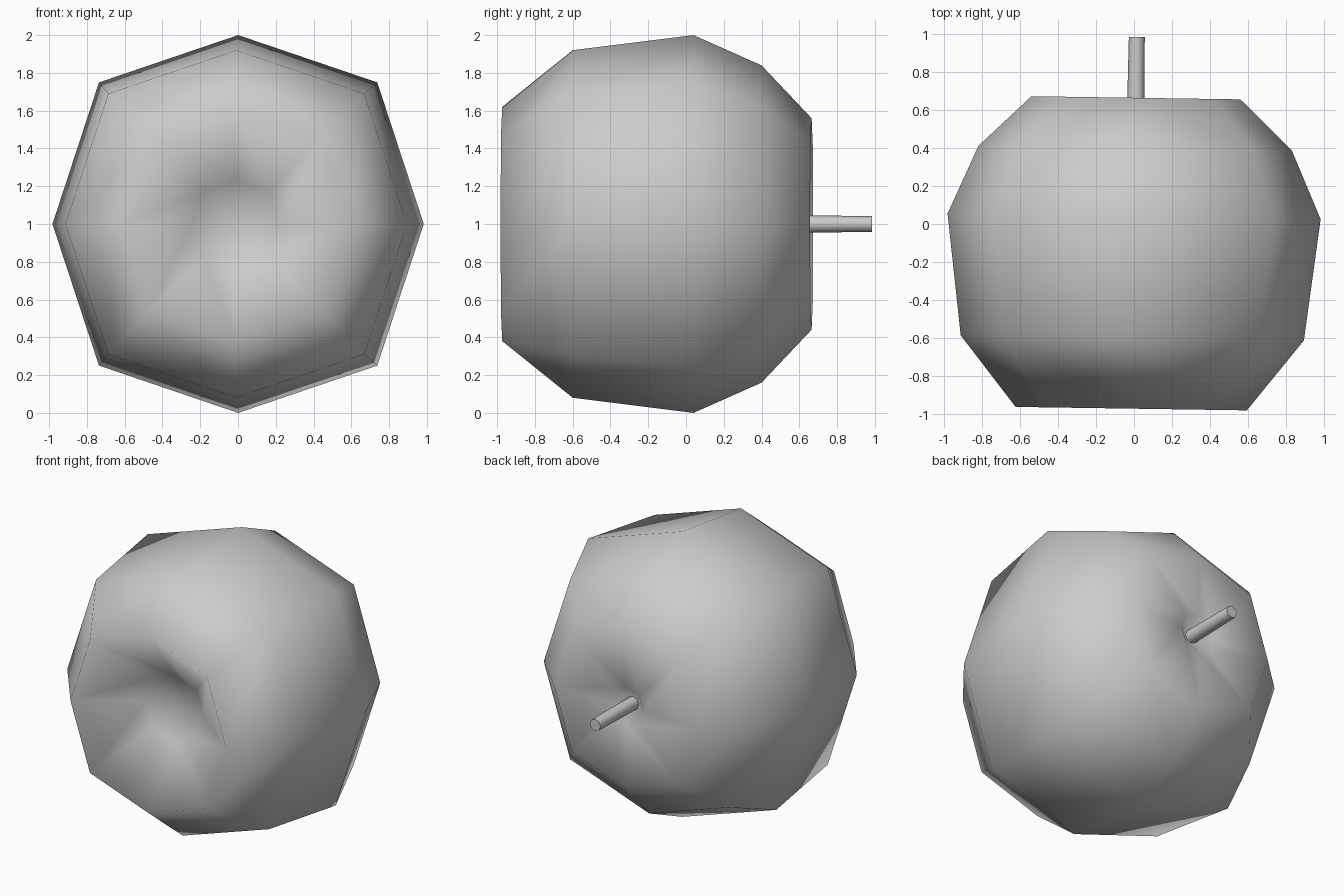
import bpy, bmesh, math
from mathutils import Matrix

old = bpy.data.objects.get("Cube")
if old:
    bpy.data.objects.remove(old, do_unlink=True)

grey = bpy.data.materials.new("plain_grey")
grey.use_nodes = True
colour = (0.6, 0.6, 0.6, 1)
grey.diffuse_color = colour
grey.node_tree.nodes["Principled BSDF"].inputs["Base Color"].default_value = colour

SIDES = 8
TILT = Matrix.Rotation(-0.015, 4, "Z")


def lathe(name, rings, start=None, end=None, squash=1.0, bulge=1.0):
    """Rings of (y, radius) around the y axis, closed by poles or flat caps."""
    bm = bmesh.new()
    loops = []
    for y, r in rings:
        loop = []
        for i in range(SIDES):
            a = math.tau * i / SIDES
            k = r * (bulge if i % 2 else 1)
            loop.append(bm.verts.new((k * squash * math.cos(a), y, k * math.sin(a))))
        loops.append(loop)
    for a, b in zip(loops, loops[1:]):
        for i in range(SIDES):
            j = (i + 1) % SIDES
            bm.faces.new((a[i], a[j], b[j], b[i]))
    for loop, pole in ((loops[0], start), (loops[-1], end)):
        if pole is None:
            bm.faces.new(loop)
        else:
            tip = bm.verts.new((0, pole, 0))
            for i in range(SIDES):
                bm.faces.new((loop[i], loop[(i + 1) % SIDES], tip))
    bmesh.ops.recalc_face_normals(bm, faces=bm.faces)
    bm.transform(Matrix.Translation((0, 0, 1)) @ TILT)
    mesh = bpy.data.meshes.new(name)
    bm.to_mesh(mesh)
    bm.free()
    mesh.materials.append(grey)
    obj = bpy.data.objects.new(name, mesh)
    bpy.context.collection.objects.link(obj)
    mesh.shade_smooth()
    return obj


# Fruit body: hollow at the front, small pinch around the stem at the back
body = [(-0.68, 0.23), (-0.973, 0.62), (-0.6, 0.92), (0.04, 1.0),
        (0.4, 0.84), (0.665, 0.56), (0.64, 0.13)]
lathe("fruit_body", body, start=-0.62, end=0.54, squash=0.983, bulge=1.06)

# Stem: slightly tapered rod with flat ends
stem = lathe("stem", [(0.5, 0.047), (0.985, 0.042)])
bpy.ops.object.select_all(action="DESELECT")
stem.select_set(True)
bpy.context.view_layer.objects.active = stem
bpy.ops.object.shade_smooth_by_angle(angle=math.radians(50))
